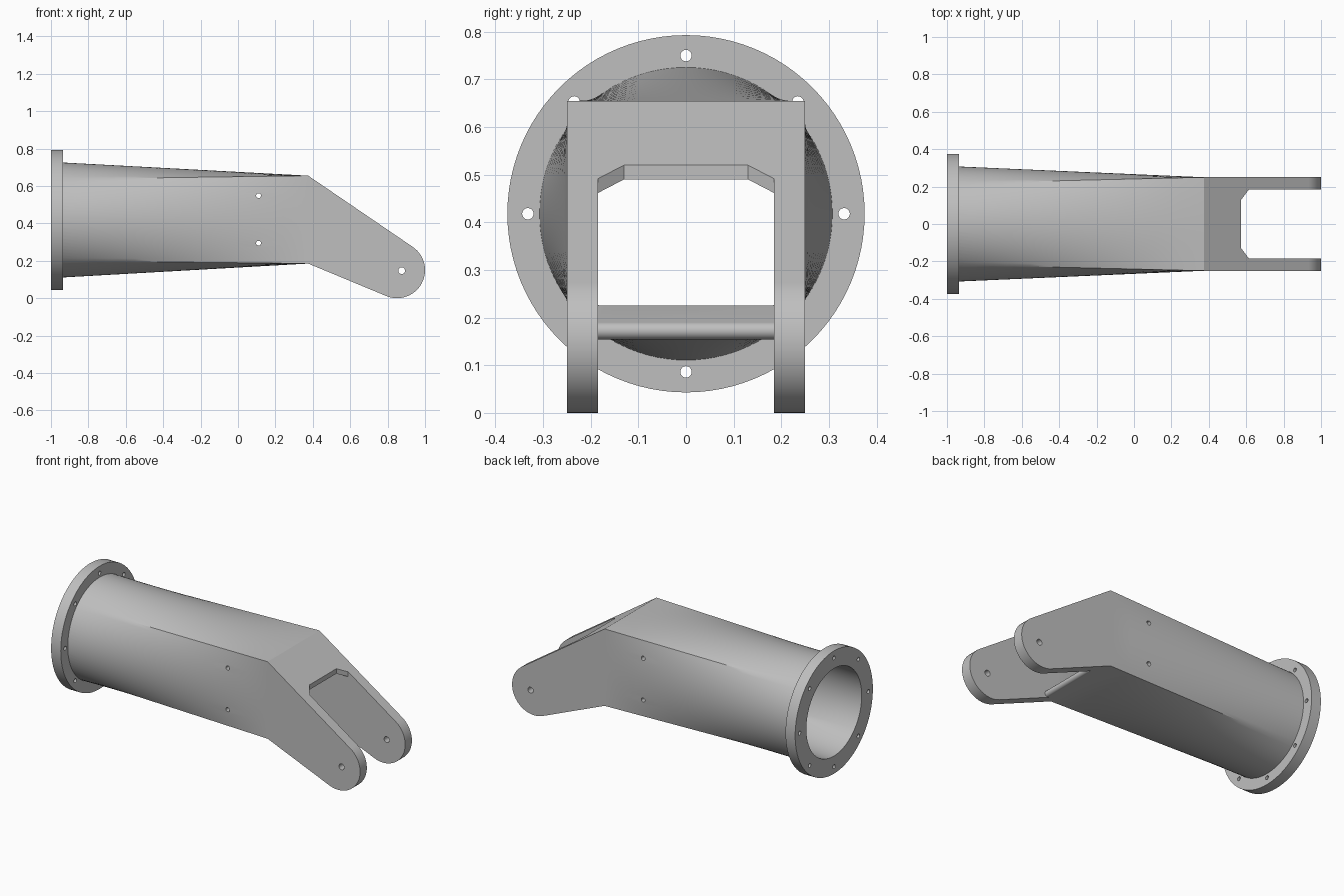
import bpy, bmesh
from math import sin, cos, pi, atan2, hypot, asin, radians

if "Cube" in bpy.data.objects:
    bpy.data.objects.remove(bpy.data.objects["Cube"])

steel = bpy.data.materials.new("plain_grey")
steel.use_nodes = True
GREY = (0.52, 0.52, 0.52, 1)
steel.diffuse_color = GREY
steel.node_tree.nodes["Principled BSDF"].inputs["Base Color"].default_value = GREY

AXIS_Z = 0.418            # height of the tube axis
BEND = 0.375              # where tube meets fork
HALF_W, TOP, BOTTOM = 0.25, 0.655, 0.185
INNER_W = 0.185
TIP_X, TIP_Z, TIP_R = 0.85, 0.15, 0.15


def solid(name, rings_list):
    """Closed solids, each skinned through a list of rings."""
    bm = bmesh.new()
    for rings in rings_list:
        vs = [[bm.verts.new(p) for p in ring] for ring in rings]
        n = len(vs[0])
        for a, b in zip(vs, vs[1:]):
            for i in range(n):
                bm.faces.new((a[i], a[(i + 1) % n], b[(i + 1) % n], b[i]))
        bm.faces.new(vs[0])
        bm.faces.new(vs[-1])
    bmesh.ops.recalc_face_normals(bm, faces=bm.faces)
    mesh = bpy.data.meshes.new(name)
    bm.to_mesh(mesh)
    bm.free()
    mesh.materials.append(steel)
    ob = bpy.data.objects.new(name, mesh)
    bpy.context.collection.objects.link(ob)
    return ob


def along_y(pts, half):
    return [[(x, y, z) for x, z in pts] for y in (-half, half)]


def along_z(pts, lo, hi):
    return [[(x, y, z) for x, y in pts] for z in (lo, hi)]


def circle(cx, cy, r, n, start=0.0):
    return [(cx + r * cos(start + 2 * pi * i / n), cy + r * sin(start + 2 * pi * i / n)) for i in range(n)]


def along_x(pts, lo, hi):
    return [[(x, y, z) for y, z in pts] for x in (lo, hi)]


def box_section(w, lo, hi, per_side):
    """Rectangle with points matching a circle that starts at -45 degrees."""
    corners = [(w, lo), (w, hi), (-w, hi), (-w, lo)]
    out = []
    for i in range(4):
        a, b = corners[i], corners[(i + 1) % 4]
        for k in range(per_side):
            t = k / per_side
            out.append((a[0] + (b[0] - a[0]) * t, a[1] + (b[1] - a[1]) * t))
    return out


def loft(x0, r, x1, w, lo, hi, per_side=24, steps=10, lead=None):
    """Round to rectangular transition along x."""
    ring = circle(0, AXIS_Z, r, per_side * 4, -pi / 4)
    box = box_section(w, lo, hi, per_side)
    rings = [[(lead, y, z) for y, z in ring]] if lead is not None else []
    for s in range(steps + 1):
        t = s / steps
        rings.append([(x0 + (x1 - x0) * t, a[0] + (b[0] - a[0]) * t, a[1] + (b[1] - a[1]) * t)
                      for a, b in zip(ring, box)])
    return rings


def combine(target, other, operation):
    mod = target.modifiers.new(operation, 'BOOLEAN')
    mod.operation, mod.object, mod.solver = operation, other, 'EXACT'
    bpy.context.view_layer.objects.active = target
    bpy.ops.object.modifier_apply(modifier=mod.name)
    bpy.data.objects.remove(other)


def tangent_angle(px, pz, side):
    """Angle on the fork tip circle where the line from a point touches it."""
    dx, dz = px - TIP_X, pz - TIP_Z
    return atan2(dz, dx) + side * (pi / 2 - asin(TIP_R / hypot(dx, dz)))


# Tapered tube, then the bent fork with a rounded tip
arm = solid("bracket_arm", [loft(-0.95, 0.308, BEND, HALF_W, BOTTOM, TOP)])
a_top = tangent_angle(BEND, TOP, -1)
a_low = tangent_angle(BEND, BOTTOM, 1) - 2 * pi
N = 28
tip = [(TIP_X + TIP_R * cos(a_top + (a_low - a_top) * i / N),
        TIP_Z + TIP_R * sin(a_top + (a_low - a_top) * i / N)) for i in range(N + 1)]
fork = solid("fork", [along_y([(BEND, BOTTOM), (BEND, TOP)] + tip, HALF_W)])
combine(arm, fork, 'UNION')

# Mounting flange
flange = solid("flange", [along_x(circle(0, AXIS_Z, 0.375, 96), -1, -0.935)])
combine(arm, flange, 'UNION')

# Hollow bore through the tube
ROOF, FLOOR = TOP - 0.03, BOTTOM + 0.04
bore = solid("bore_cutter", [loft(-1, 0.267, BEND, INNER_W, FLOOR, ROOF, lead=-1.05)])
combine(arm, bore, 'DIFFERENCE')

# Space between the fork arms, leaving a thin roof and a rounded floor lip
slope_top = (tip[0][1] - TOP) / (tip[0][0] - BEND)
slope_low = (tip[-1][1] - BOTTOM) / (tip[-1][0] - BEND)
lip_r = 0.0185
nx, nz = -slope_low / hypot(1, slope_low), 1 / hypot(1, slope_low)
lip_x = BEND + 0.085
lip_z = FLOOR + slope_low * 0.085
cx, cz = lip_x - nx * lip_r, lip_z - nz * lip_r
a0 = atan2(nz, nx)
lip = [(cx + lip_r * cos(a0 - pi * i / 10), cz + lip_r * sin(a0 - pi * i / 10)) for i in range(11)]
below = (lip[-1][0] - 0.1 * nx, lip[-1][1] - 0.1 * nz)
gap = [(BEND - 0.01, FLOOR), (BEND, FLOOR)] + lip + [
    below, (1.1, -0.2), (1.1, ROOF + slope_top * (1.1 - BEND)), (BEND, ROOF), (BEND - 0.01, ROOF)]
combine(arm, solid("gap_cutter", [along_y(gap, INNER_W)]), 'DIFFERENCE')

# Chamfered slot in the sloping roof
slot = [(0.573, -0.13), (0.615, -INNER_W), (1.1, -INNER_W),
        (1.1, INNER_W), (0.615, INNER_W), (0.573, 0.13)]
combine(arm, solid("slot_cutter", [along_z(slot, -0.2, 1)]), 'DIFFERENCE')

# Pin holes across the arm and bolt holes around the flange
pins = [(0.11, 0.548, 0.013), (0.11, 0.294, 0.013), (0.875, 0.147, 0.018)]
holes = [along_y(circle(x, z, r, 24), 0.4) for x, z, r in pins]
combine(arm, solid("pin_cutter", holes), 'DIFFERENCE')
bolts = [along_x(circle(y, z, 0.012, 20), -1.05, -0.9) for y, z in circle(0, AXIS_Z, 0.332, 8)]
combine(arm, solid("bolt_cutter", bolts), 'DIFFERENCE')

# Smooth curves, crisp edges
bpy.ops.object.select_all(action='DESELECT')
arm.select_set(True)
bpy.context.view_layer.objects.active = arm
bpy.ops.object.shade_smooth_by_angle(angle=radians(30))
weighted = arm.modifiers.new("weighted_normals", 'WEIGHTED_NORMAL')
weighted.keep_sharp = True
